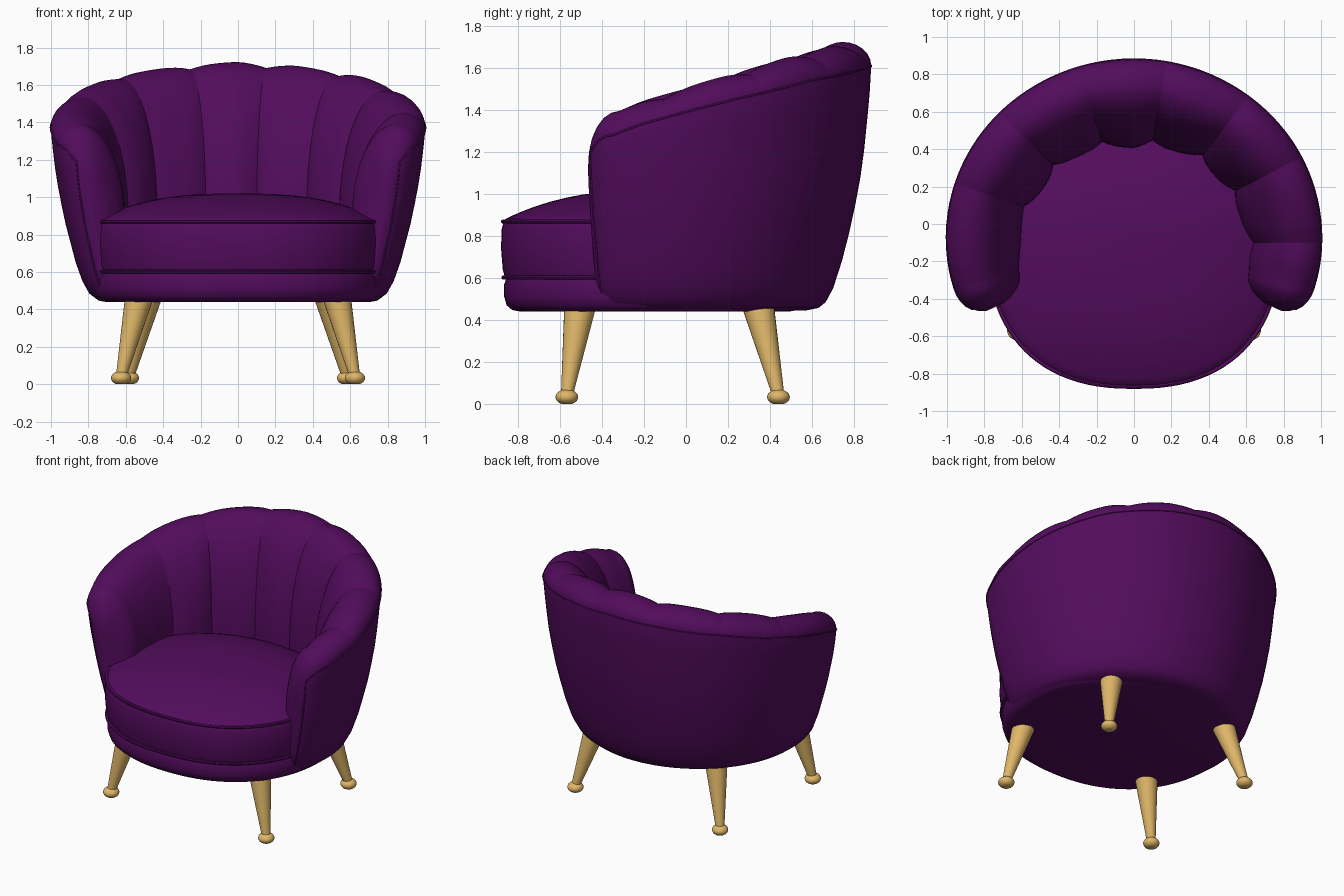
import bpy, bmesh, math
from mathutils import Vector, Matrix

if "Cube" in bpy.data.objects:
    bpy.data.objects.remove(bpy.data.objects["Cube"])

CY = -0.10   # centre of the round plan
WIDE = 1.04  # the tub is slightly wider than deep


def material(name, rgb):
    m = bpy.data.materials.new(name)
    m.diffuse_color = (*rgb, 1)
    m.use_nodes = True
    m.node_tree.nodes["Principled BSDF"].inputs["Base Color"].default_value = m.diffuse_color
    return m


PURPLE = material("purple velvet", (0.085, 0.0035, 0.108))
GOLD = material("golden wood", (0.74, 0.47, 0.14))


def finish(name, bm, mat, angle=40):
    bmesh.ops.recalc_face_normals(bm, faces=bm.faces)
    me = bpy.data.meshes.new(name)
    bm.to_mesh(me)
    bm.free()
    ob = bpy.data.objects.new(name, me)
    bpy.context.collection.objects.link(ob)
    me.materials.append(mat)
    bpy.ops.object.select_all(action='DESELECT')
    ob.select_set(True)
    bpy.context.view_layer.objects.active = ob
    bpy.ops.object.shade_smooth_by_angle(angle=math.radians(angle))
    return ob


def interp(table, x):
    if x <= table[0][0]:
        return table[0][1]
    for (a, p), (b, q) in zip(table, table[1:]):
        if x <= b:
            return p + (q - p) * (x - a) / (b - a)
    return table[-1][1]


# --- Channelled tub back: a section swept around the plan ---
OUTER = [(0.44, 0.70), (0.49, 0.765), (0.55, 0.80), (0.64, 0.832), (0.88, 0.893),
         (1.09, 0.932), (1.2, 0.947), (1.36, 0.963), (1.5, 0.976), (1.62, 0.982)]
HEIGHT = [(0, 1.70), (20, 1.68), (45, 1.63), (70, 1.54), (83, 1.485), (97, 1.42), (105, 1.37)]
INNER = [(0, 0.545), (34, 0.585), (63, 0.59), (90, 0.615), (105, 0.65)]
M, EDGE, CREST, DROP = 18, 11, 0.845, 0.09


def section(theta, bulge):
    phi = abs(theta - 90)
    H, ri, d = interp(HEIGHT, phi), interp(INNER, phi), 0.04 * bulge
    ze = H - DROP
    re = interp(OUTER, ze)
    pts = [(0.67, 0.445), (0.73, 0.457), (0.765, 0.485)]
    for i in range(9):
        z = 0.55 + (ze - 0.55) * i / 8
        pts.append((interp(OUTER, z), z))
    for i in range(1, 7):
        a = math.radians(15 * i)
        pts.append((CREST + (re - CREST) * math.cos(a),
                    ze + DROP * math.sin(a) + 0.6 * d * math.sin(a)))
    for i in range(16):
        a = math.radians(85 * (15 - i) / 15)
        pts.append((CREST - (CREST - ri) * math.cos(a) - d * math.cos(a),
                    0.9 + (H - 0.9) * math.sin(a) + 0.6 * d * math.sin(a)))
    pts += [(ri - d, 0.7), (ri - d, 0.445)]
    return pts, ri


def ring(theta, bulge, c):
    pts, ri = section(theta, bulge)
    t = math.radians(theta)
    out = []
    for r, z in pts:
        rc = 0.5 * (ri + interp(OUTER, z))
        r = rc + (r - rc) * c
        z = 0.445 + (z - 0.445) * (1 - 0.33 * (1 - c))
        out.append(Vector((WIDE * r * math.cos(t), CY + r * math.sin(t), z)))
    return out


seams = [-15, 0, 28, 53, 80, 107, 135, 161, 195]
caps = [math.radians(a) for a in (12, 24, 36, 48, 58, 68, 77)]
rings = [ring(-15 - 11 * math.sin(b), 1, math.cos(b)) for b in reversed(caps)]
N = 14
for k, (a, b) in enumerate(zip(seams, seams[1:])):
    for i in range(N + (k == 7)):
        u = -math.cos(math.pi * i / N)
        th = a + (b - a) * (u + 1) / 2
        if k == 0:      # front channels stay full at their open end
            u = (u + 1) / 2
        elif k == 7:
            u = (u - 1) / 2
        rings.append(ring(th, 1 - abs(u) ** 2.5, 1))
rings += [ring(195 + 11 * math.sin(b), 1, math.cos(b)) for b in caps]

bm = bmesh.new()
grid = [[bm.verts.new(p) for p in r] for r in rings]
for r0, r1 in zip(grid, grid[1:]):
    for j in range(2 * M):
        k = (j + 1) % (2 * M)
        bm.faces.new((r0[j], r0[k], r1[k], r1[j]))
for r in (grid[0], grid[-1]):
    for j in range(M - 1):
        bm.faces.new((r[j], r[j + 1], r[2 * M - 2 - j], r[2 * M - 1 - j]))
finish("channelled_back", bm, PURPLE)

# --- Welt along the edge of the outer panel ---
s = 3
path = rings[s][1:EDGE] + [r[EDGE] for r in rings[s:-s]] + rings[-1 - s][1:EDGE + 1][::-1]
cu = bpy.data.curves.new("back_welt", 'CURVE')
cu.dimensions = '3D'
cu.bevel_depth = 0.005
cu.bevel_resolution = 1
sp = cu.splines.new('POLY')
sp.points.add(len(path) - 1)
for p, v in zip(sp.points, path):
    p.co = (*v, 1)
welt = bpy.data.objects.new("back_welt", cu)
bpy.context.collection.objects.link(welt)
cu.materials.append(PURPLE)
bpy.ops.object.select_all(action='DESELECT')
welt.select_set(True)
bpy.context.view_layer.objects.active = welt
bpy.ops.object.convert(target='MESH')


# --- Seat parts: profiles (scale, z) lofted over a squarish oval ---
def loft(name, profile, hx, front, back, power, closed=False, n=96):
    bm = bmesh.new()
    loops = []
    for sc, z in profile:
        loop = []
        for i in range(n):
            a = 2 * math.pi * i / n
            c, q = math.cos(a), math.sin(a)
            p = power if q < 0 else 2.0
            x = hx * math.copysign(abs(c) ** (2 / p), c)
            y = (front if q < 0 else back) * math.copysign(abs(q) ** (2 / p), q)
            loop.append(bm.verts.new((x * sc, CY + y * sc, z)))
        loops.append(loop)
    pairs = list(zip(loops, loops[1:]))
    if closed:
        pairs.append((loops[-1], loops[0]))
    else:
        bm.faces.new(loops[0])
        bm.faces.new(loops[-1])
    for a, b in pairs:
        for i in range(n):
            k = (i + 1) % n
            bm.faces.new((a[i], a[k], b[k], b[i]))
    return finish(name, bm, PURPLE)


loft("seat_base", [(0.9, 0.44), (0.95, 0.447), (0.985, 0.47), (1.0, 0.51),
                   (1.0, 0.57), (0.985, 0.6), (0.94, 0.615)], 0.785, 0.765, 0.66, 2.25)
crown = [(sc, 0.87 + 0.15 * (1 - sc ** 2.7))
         for sc in (0.97, 0.93, 0.87, 0.8, 0.7, 0.6, 0.5, 0.38, 0.25, 0.12, 0.04)]
SEAT = (0.785, 0.78, 0.57, 2.35)
loft("seat_cushion", [(0.93, 0.59), (0.975, 0.6), (0.99, 0.64), (1.0, 0.74),
                      (0.997, 0.83), (0.985, 0.865)] + crown, *SEAT)
for name, z, sc in (("lower_piping", 0.602, 0.985), ("upper_piping", 0.868, 0.988)):
    tube = [(sc + 0.014 * math.cos(a * math.pi / 4), z + 0.01 * math.sin(a * math.pi / 4))
            for a in range(8)]
    loft(name, tube, *SEAT, closed=True)

# --- Splayed legs with flattened ball feet ---
for place, top, foot in (("front", (0.53, -0.505), (0.625, -0.567)),
                         ("back", (0.485, 0.345), (0.583, 0.44))):
    for side, sx in (("right", 1), ("left", -1)):
        a = Vector((foot[0] * sx, foot[1], 0.04))
        b = Vector((top[0] * sx, top[1], 0.46))
        axis = b - a
        rot = axis.to_track_quat('Z', 'Y').to_matrix().to_4x4()
        bm = bmesh.new()
        bmesh.ops.create_cone(bm, cap_ends=True, segments=24, radius1=0.028, radius2=0.075,
                              depth=axis.length, matrix=Matrix.Translation((a + b) / 2) @ rot)
        ball = bmesh.ops.create_uvsphere(
            bm, u_segments=24, v_segments=14, radius=1,
            matrix=Matrix.Translation((a.x, a.y, 0.033)) @ Matrix.Diagonal((0.054, 0.054, 0.037, 1)))
        for v in ball["verts"]:
            v.co.z = max(v.co.z, 0)
        finish(f"{place}_{side}_leg", bm, GOLD)
